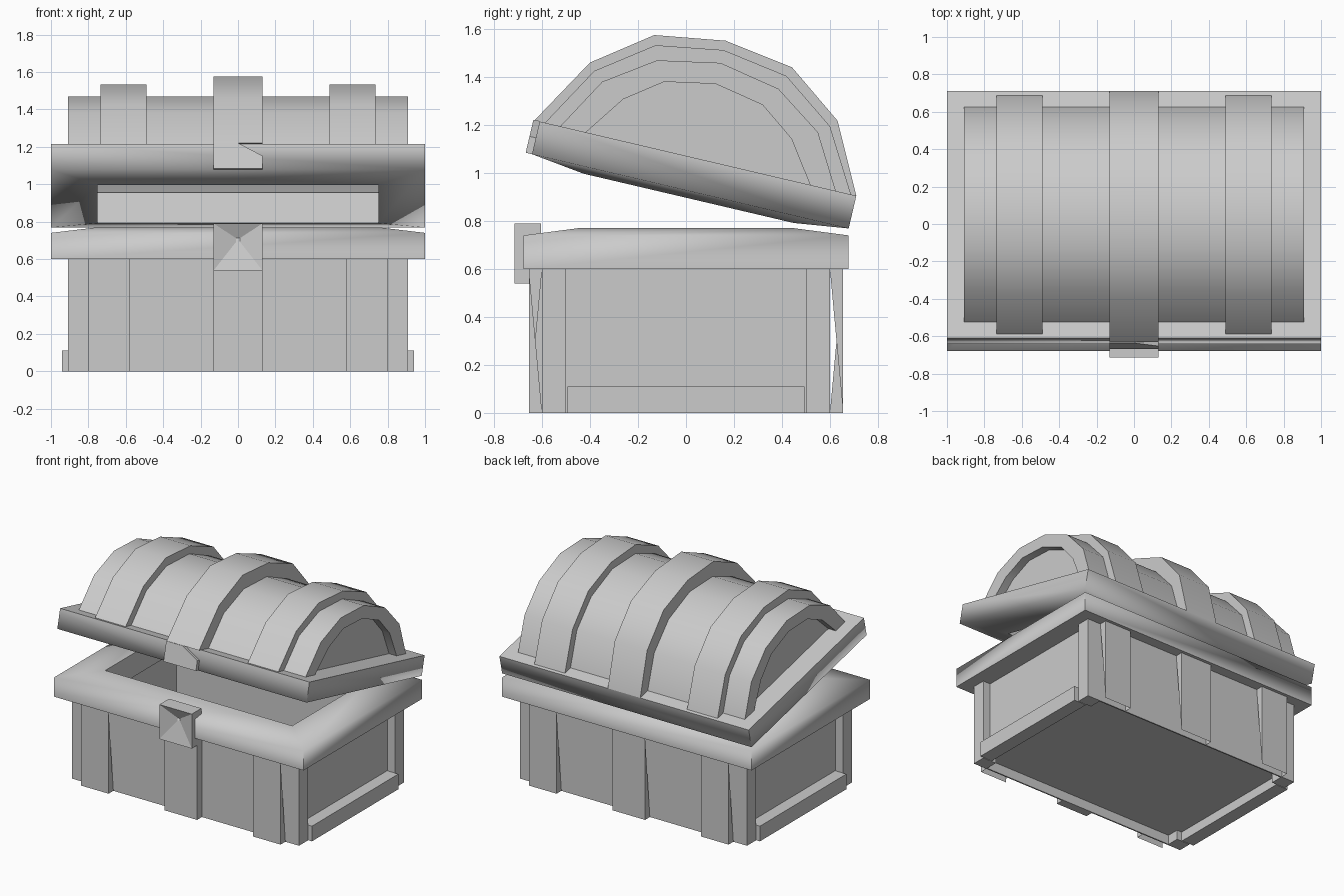
import bpy, bmesh, math
from mathutils import Matrix, Vector

if "Cube" in bpy.data.objects:
    bpy.data.objects.remove(bpy.data.objects["Cube"])

# Open lid frame: origin on the top plane of the lid rim
LID = Matrix.Translation((0, 0.05, 1.06)) @ Matrix.Rotation(math.radians(-13.2), 4, 'X')


def finish(name, bm, mirror="", matrix=None, smooth=0, recalc=True):
    if recalc:
        bmesh.ops.recalc_face_normals(bm, faces=bm.faces)
    me = bpy.data.meshes.new(name)
    bm.to_mesh(me)
    bm.free()
    ob = bpy.data.objects.new(name, me)
    bpy.context.collection.objects.link(ob)
    if matrix:
        ob.matrix_world = matrix
    if mirror:
        m = ob.modifiers.new("Mirror", 'MIRROR')
        m.use_axis = ('X' in mirror, 'Y' in mirror, False)
        m.use_mirror_merge = False
    if smooth:
        bpy.ops.object.select_all(action='DESELECT')
        ob.select_set(True)
        bpy.context.view_layer.objects.active = ob
        bpy.ops.object.shade_smooth_by_angle(angle=math.radians(smooth))
    return ob


def prism(name, pts, a, b, axis='X', **kw):
    """Extrude a profile from a to b: (y, z) points along x, or (x, z) points along y."""
    bm = bmesh.new()
    vec = (lambda p, t: (t, p[0], p[1])) if axis == 'X' else (lambda p, t: (p[0], t, p[1]))
    f = bm.faces.new([bm.verts.new(vec(p, a)) for p in pts])
    ext = bmesh.ops.extrude_face_region(bm, geom=[f])["geom"]
    move = Vector(vec((0, 0), b - a))
    bmesh.ops.translate(bm, vec=move, verts=[g for g in ext if isinstance(g, bmesh.types.BMVert)])
    return finish(name, bm, **kw)


def box(name, lo, hi, **kw):
    pts = [(lo[1], lo[2]), (hi[1], lo[2]), (hi[1], hi[2]), (lo[1], hi[2])]
    return prism(name, pts, lo[0], hi[0], **kw)


def rect_loft(name, loops, closed=False, **kw):
    """Bridge centred rectangles (half x, half y, z); cap the ends or close the ring."""
    bm = bmesh.new()
    rings = [[bm.verts.new((sx * hx, sy * hy, z)) for sx, sy in ((-1, -1), (1, -1), (1, 1), (-1, 1))]
             for hx, hy, z in loops]
    pairs = list(zip(rings, rings[1:])) + ([(rings[-1], rings[0])] if closed else [])
    for r, s in pairs:
        for i in range(4):
            j = (i + 1) % 4
            bm.faces.new((r[i], r[j], s[j], s[i]))
    if not closed:
        bm.faces.new(rings[0])
        bm.faces.new(rings[-1])
    return finish(name, bm, **kw)


def strap(name, x0, x1, turned=False):
    """Open plank strap on the front: flat face with one twisted triangle per side."""
    bm = bmesh.new()
    a, b, c, d, e, f = [bm.verts.new(v) for v in (
        (x0, -.655, 0), (x1, -.655, 0), (x1, -.655, .6), (x0, -.655, .6),
        (x1, -.60, 0), (x0, -.60, .6))]
    for vs in ((a, b, c, d), (b, e, c), (a, d, f)):
        bm.faces.new(vs)
    return finish(name, bm, matrix=Matrix.Rotation(math.pi, 4, 'Z') if turned else None, recalc=False)


def arch(half):
    """Full symmetric arch from its left half, ending at the crown."""
    return [(-y, z) for y, z in half] + [(y, z) for y, z in reversed(half[:-1])]


# Chest tub: sunken underside, outer walls, deep cavity
rect_loft("chest_body", [(.84, .59, .07), (.84, .59, 0), (.85, .60, 0), (.85, .60, .6),
                         (.845, .50, .6), (.845, .50, .08)])
# Softly shaded rim around the opening
rect_loft("body_rim", [(1, .678, .6), (1, .678, .74), (.75, .45, .77), (.75, .45, .6)],
          closed=True, smooth=85)

# Corner posts and side skirting
box("corner_posts", (.80, .50, 0), (.91, .60, .6), mirror="XY")
box("side_skirting", (.85, -.495, 0), (.94, .495, .11), mirror="X")

# Vertical body straps
for label, x0, x1 in (("left", -.80, -.58), ("right", .58, .80)):
    strap("front_strap_" + label, x0, x1)
    strap("back_strap_" + label, x0, x1, turned=True)
strap("back_center_strap", -.13, .13, turned=True)
box("front_center_strap", (-.13, -.655, 0), (.13, -.60, .6))

# Lock block with a sunken pyramid on its front
bm = bmesh.new()
bmesh.ops.create_cube(bm, size=1, matrix=Matrix.Translation((0, -.66, .665)) @ Matrix.Diagonal((.26, .11, .25, 1)))
bm.normal_update()
front = [f for f in bm.faces if f.normal.y < -.9]
center = bmesh.ops.poke(bm, faces=front)["verts"][0]
center.co += Vector((0, .04, .04))
finish("lock_block", bm)

# Lid rim, open in the middle
rect_loft("lid_rim", [(1, .678, 0), (1, .678, -.14), (.75, .45, -.17), (.75, .45, 0)],
          closed=True, matrix=LID, smooth=85)

# Hollow lid barrel with recessed arched ends
barrel = arch([(.59, 0), (.462, .221), (.26, .36), (0, .41)])
recess = arch([(.48, 0), (.36, .17), (.21, .28), (0, .32)])
prism("lid_barrel", barrel + recess[::-1], -.91, .91, matrix=LID, smooth=35)
prism("lid_end_panels", recess, .84, .85, matrix=LID, mirror="X")

# Lid straps, wrapped over the barrel
side = arch([(.655, 0), (.505, .257), (.28, .42), (0, .465)])
prism("lid_side_straps", side + barrel[::-1], .49, .735, matrix=LID, mirror="X", smooth=35)
middle = arch([(.70, 0), (.53, .287), (.295, .46), (0, .505)])
middle[-1] = (.678, 0)
prism("lid_center_strap", middle + barrel[::-1], -.13, .13, matrix=LID, smooth=35)

# Hasp hanging over the lid rim, with one chipped corner
hasp = [(-.13, -.14), (.13, -.14), (.13, -.07), (0, 0), (-.13, 0)]
prism("lid_hasp", hasp, -.705, -.66, axis='Y', matrix=LID)
